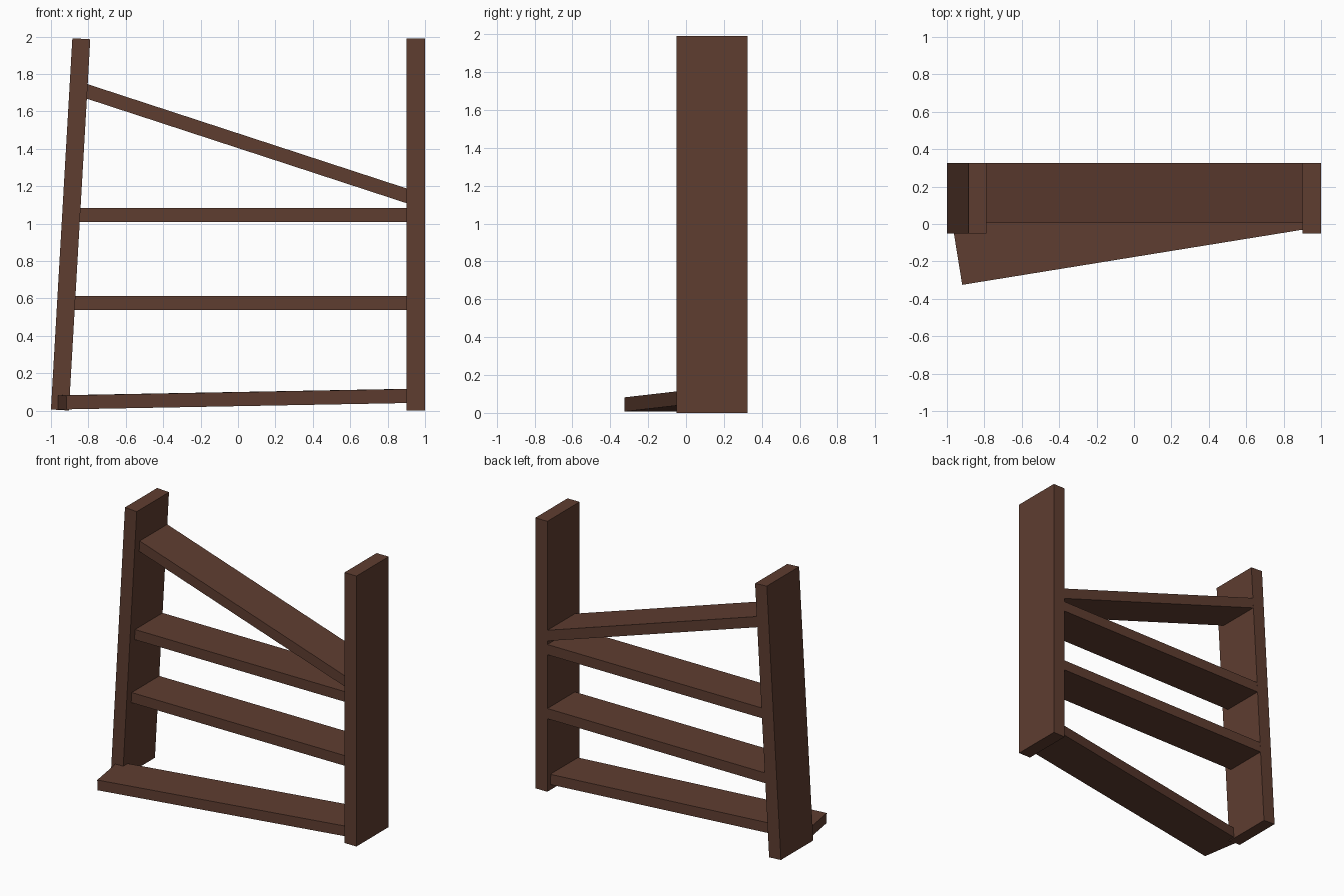
import bpy
from math import radians
from mathutils import Matrix, Vector, Euler

if "Cube" in bpy.data.objects:
    bpy.data.objects.remove(bpy.data.objects["Cube"])

wood = bpy.data.materials.new("dark brown wood")
wood.diffuse_color = (0.114, 0.047, 0.030, 1)
wood.use_nodes = True
wood.node_tree.nodes["Principled BSDF"].inputs["Base Color"].default_value = wood.diffuse_color


def board(name, size, centre, rot=(0, 0, 0)):
    """Box with real dimensions, turned about its own centre (degrees)."""
    bpy.ops.mesh.primitive_cube_add(size=1)
    ob = bpy.context.object
    ob.name = name
    turn = Euler([radians(a) for a in rot]).to_matrix().to_4x4()
    scale = Matrix.Diagonal((*size, 1))
    ob.data.transform(turn @ scale)
    ob.location = centre
    ob.data.materials.append(wood)
    return ob


# side posts: one upright, one leaning inward
POST_Y, POST_DEPTH = 0.138, 0.375
board("right_post", (0.098, POST_DEPTH, 1.99), (0.95, POST_Y, 0.995))
board("left_post", (0.096, POST_DEPTH, 1.988), (-0.895, POST_Y, 0.996), (0, 3.3, 0))

# level shelves, set back from the post fronts and flush behind
SHELF_Y, SHELF_DEPTH, THICK = 0.165, 0.32, 0.075
for name, z, left in (("lower_shelf", 0.575, -0.91), ("upper_shelf", 1.046, -0.885)):
    board(name, (0.95 - left, SHELF_DEPTH, THICK), ((0.95 + left) / 2, SHELF_Y, z))

# fallen top shelf, sloping down to the right
board("slanted_shelf", (1.84, SHELF_DEPTH, THICK), (0.05, SHELF_Y, 1.427), (0, 18.1, 0))

# bottom shelf, slipped forward at its left end and slightly raised on the right
rot = (0, -1.05, 9.2)
size = (1.89, 0.32, THICK)
turn = Euler([radians(a) for a in rot]).to_matrix()
corner = turn @ Vector((-size[0] / 2, -size[1] / 2, -size[2] / 2))
board("bottom_shelf", size, Vector((-0.917, -0.325, 0.007)) - corner, rot)
